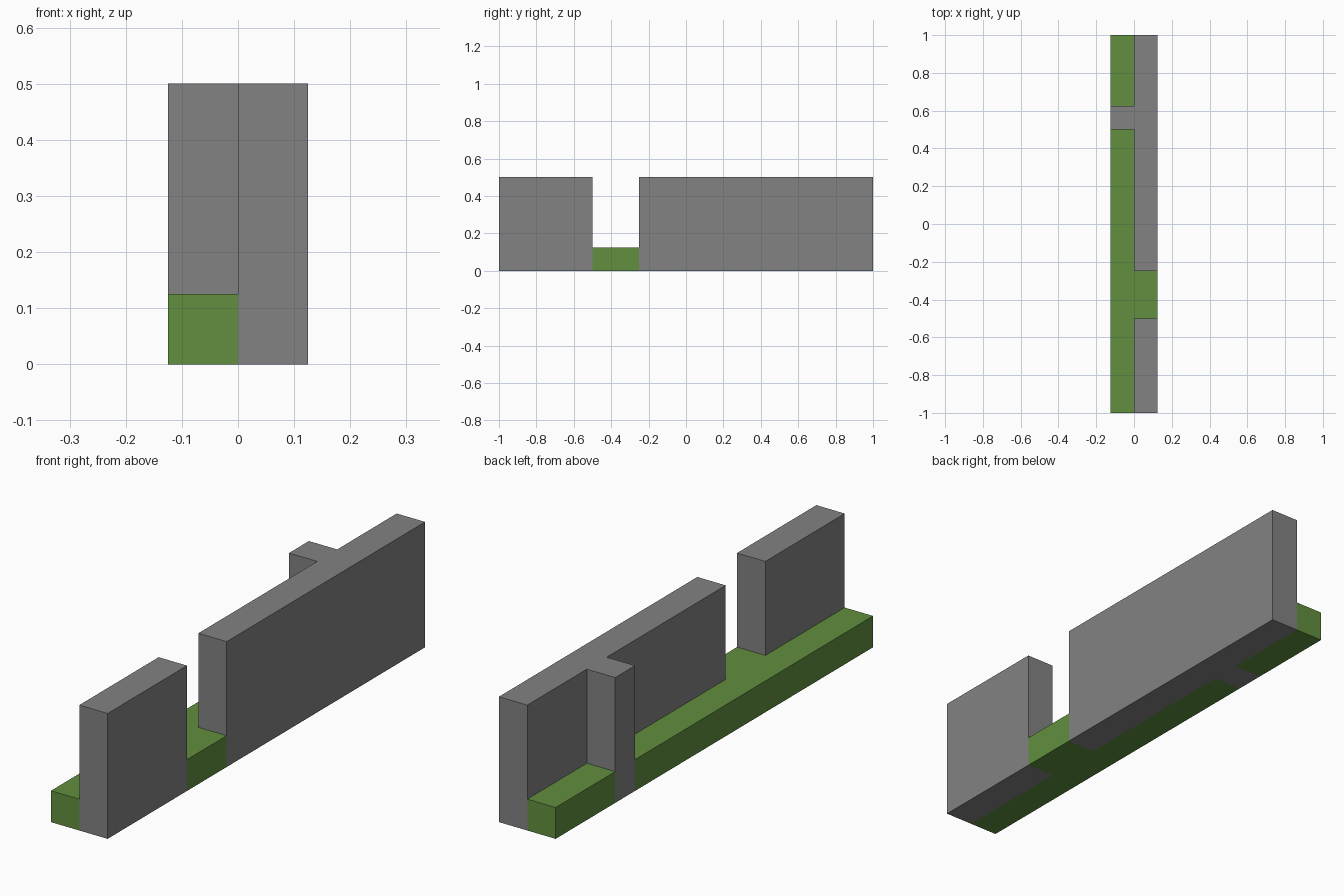
import bpy
import bmesh

cube = bpy.data.objects.get("Cube")
if cube:
    bpy.data.objects.remove(cube, do_unlink=True)


def make_material(name, colour):
    mat = bpy.data.materials.new(name)
    mat.use_nodes = True
    mat.diffuse_color = colour
    mat.node_tree.nodes["Principled BSDF"].inputs["Base Color"].default_value = colour
    return mat


def extrude_plan(name, outline, height, mat):
    """Raise a counter-clockwise ground plan into a flat-sided solid."""
    bm = bmesh.new()
    base = bm.faces.new([bm.verts.new((x, y, 0)) for x, y in outline])
    top = bmesh.ops.extrude_face_region(bm, geom=[base], use_keep_orig=True)
    verts = [g for g in top["geom"] if isinstance(g, bmesh.types.BMVert)]
    bmesh.ops.translate(bm, verts=verts, vec=(0, 0, height))
    bmesh.ops.recalc_face_normals(bm, faces=bm.faces)
    mesh = bpy.data.meshes.new(name)
    bm.to_mesh(mesh)
    bm.free()
    mesh.materials.append(mat)
    obj = bpy.data.objects.new(name, mesh)
    bpy.context.collection.objects.link(obj)
    return obj


def rect(x0, x1, y0, y1):
    return [(x0, y0), (x1, y0), (x1, y1), (x0, y1)]


stone = make_material("wall grey", (0.225, 0.225, 0.225, 1))
grass = make_material("grass green", (0.12, 0.275, 0.05, 1))

HALF = 0.125                    # half the total width
WALL_H, GRASS_H = 0.5, 0.125
GAP = (-0.5, -0.25)             # doorway through the wall
STUB = (0.5, 0.625)             # cross wall on the inner side

# Walls: a short piece, and a long piece with its cross wall
extrude_plan("short_wall", rect(0, HALF, -1, GAP[0]), WALL_H, stone)
extrude_plan("long_wall", [
    (0, GAP[1]), (HALF, GAP[1]), (HALF, 1), (0, 1),
    (0, STUB[1]), (-HALF, STUB[1]), (-HALF, STUB[0]), (0, STUB[0]),
], WALL_H, stone)

# Ground: a long strip reaching through the doorway, and the strip beyond the cross wall
extrude_plan("main_ground", [
    (-HALF, -1), (0, -1), (0, GAP[0]), (HALF, GAP[0]),
    (HALF, GAP[1]), (0, GAP[1]), (0, STUB[0]), (-HALF, STUB[0]),
], GRASS_H, grass)
extrude_plan("end_ground", rect(-HALF, 0, STUB[1], 1), GRASS_H, grass)
